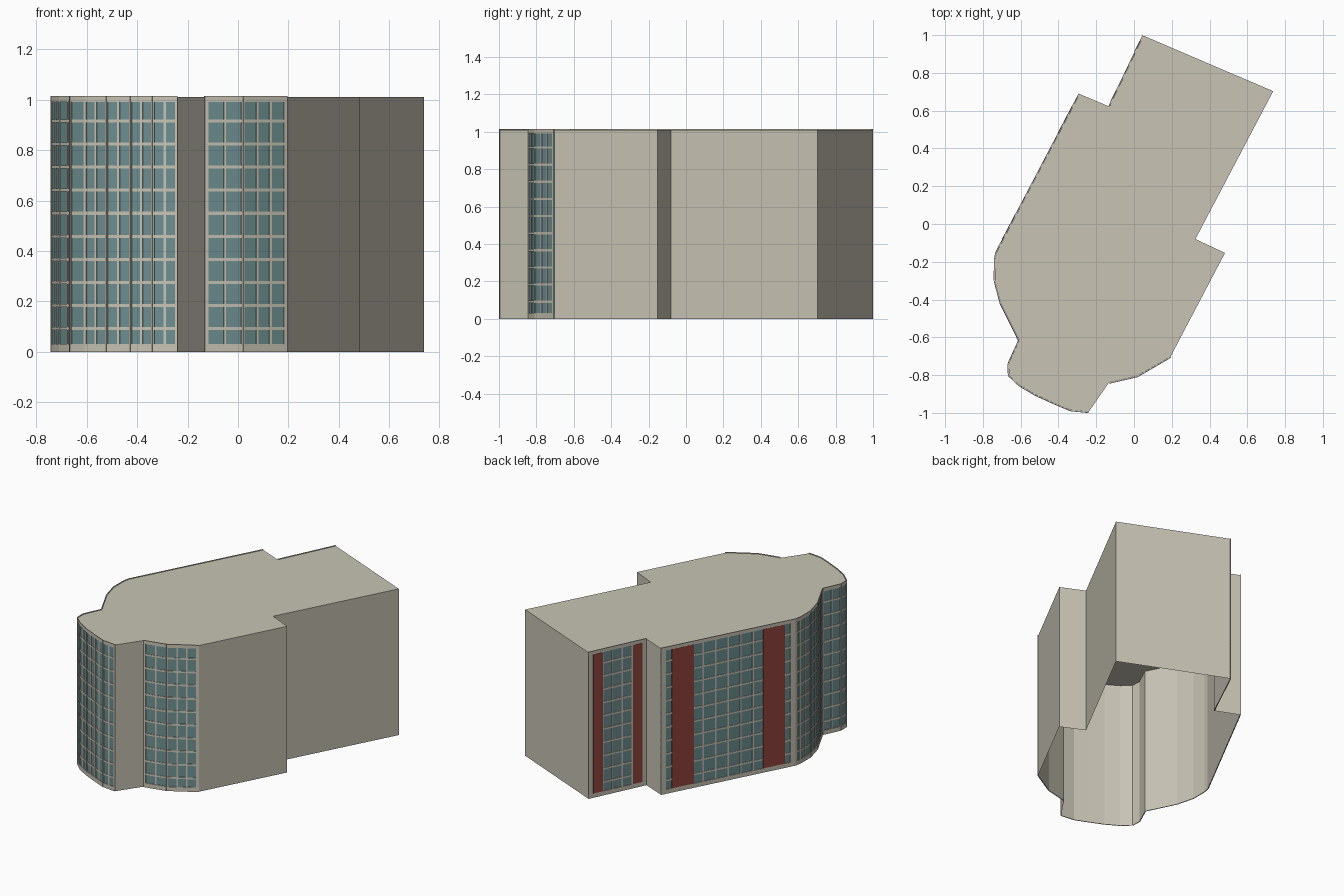
import bpy, bmesh
from mathutils import Vector

cube = bpy.data.objects.get("Cube")
if cube:
    bpy.data.objects.remove(cube, do_unlink=True)

HEIGHT = 1.01
FLOORS = 11
SILL, HEAD = 0.03, 0.99


def material(name, colour):
    m = bpy.data.materials.new(name)
    m.use_nodes = True
    m.diffuse_color = (*colour, 1)
    m.node_tree.nodes["Principled BSDF"].inputs["Base Color"].default_value = (*colour, 1)
    return m


BEIGE = material("beige_concrete", (0.58, 0.55, 0.46))
TEAL = material("teal_glass", (0.155, 0.275, 0.285))
RED = material("red_panel", (0.29, 0.061, 0.047))


def finish(bm, name, mat):
    bmesh.ops.recalc_face_normals(bm, faces=bm.faces[:])
    mesh = bpy.data.meshes.new(name)
    bm.to_mesh(mesh)
    bm.free()
    mesh.materials.append(mat)
    obj = bpy.data.objects.new(name, mesh)
    bpy.context.collection.objects.link(obj)
    return obj


def plate(bm, a, b, s0, s1, z0, z1, depth):
    """Thin box on the outside of wall a-b, from distance s0 to s1 along it."""
    a, b = Vector(a), Vector(b)
    along = (b - a).normalized()
    out = Vector((-along.y, along.x))
    corners = [a + along * s0, a + along * s1]
    ring = [corners[0] + out * 0.0008, corners[1] + out * 0.0008,
            corners[1] + out * depth, corners[0] + out * depth]
    low = [bm.verts.new((p.x, p.y, z0)) for p in ring]
    top = [bm.verts.new((p.x, p.y, z1)) for p in ring]
    bm.faces.new(low)
    bm.faces.new(top)
    for i in range(4):
        j = (i + 1) % 4
        bm.faces.new((low[i], low[j], top[j], top[i]))


# Plan of the building, clockwise seen from above, split by wall run
back_and_right = [(0.05, 0.997), (0.737, 0.703), (0.325, -0.08), (0.482, -0.153)]
front_bay = [(0.193, -0.703), (0.018, -0.805), (-0.133, -0.84)]
corner_lobe = [(-0.24, -0.995), (-0.338, -0.985), (-0.425, -0.948), (-0.52, -0.905),
               (-0.605, -0.855), (-0.662, -0.802), (-0.664, -0.74), (-0.608, -0.617)]
side_curve = [(-0.705, -0.422), (-0.737, -0.3), (-0.736, -0.19), (-0.728, -0.15)]
long_side = [(-0.728, -0.15), (-0.288, 0.688)]
rear_side = [(-0.13, 0.622), (0.05, 0.997)]
plan = (back_and_right + front_bay + corner_lobe + side_curve
        + long_side[1:] + rear_side[:1])

# Shell: walls and roof, open underneath
bm = bmesh.new()
low = [bm.verts.new((x, y, 0)) for x, y in plan]
top = [bm.verts.new((x, y, HEIGHT)) for x, y in plan]
for i in range(len(plan)):
    j = (i + 1) % len(plan)
    bm.faces.new((low[i], low[j], top[j], top[i]))
bm.faces.new(top)
finish(bm, "building_shell", BEIGE)


def facade(name, points, spacing, border, reds=()):
    glass, frame, panel = bmesh.new(), bmesh.new(), bmesh.new()
    last = len(points) - 2
    for k in range(last + 1):
        a, b = points[k], points[k + 1]
        length = (Vector(b) - Vector(a)).length
        start = border if k == 0 else 0.006
        end = length - (border if k == last else 0.006)
        # Glazing and the border around it
        plate(glass, a, b, 0, length, SILL, HEAD, 0.002)
        plate(frame, a, b, 0, length, 0, SILL, 0.006)
        plate(frame, a, b, 0, length, HEAD, HEIGHT + 0.004, 0.006)
        plate(frame, a, b, 0, start, SILL, HEAD, 0.006)
        plate(frame, a, b, end, length, SILL, HEAD, 0.006)
        # Floor lines
        for f in range(1, FLOORS):
            z = f * 0.0916
            plate(frame, a, b, start, end, z - 0.006, z + 0.006, 0.005)
        # Mullions
        count = max(1, round((end - start) / spacing))
        for i in range(1, count):
            s = start + (end - start) * i / count
            plate(frame, a, b, s - 0.005, s + 0.005, SILL, HEAD, 0.005)
        # Solid full-height panels
        for r0, r1 in reds:
            plate(panel, a, b, r0 * length, r1 * length, SILL, HEAD, 0.007)
    finish(glass, name + "_glass", TEAL)
    finish(frame, name + "_frame", BEIGE)
    if reds:
        finish(panel, name + "_red_panels", RED)
    else:
        panel.free()


facade("front_bay", front_bay, 0.065, 0.016)
facade("corner_lobe", corner_lobe, 0.05, 0.01)
facade("side_curve", [corner_lobe[-1]] + side_curve, 0.06, 0.012)
facade("long_side", long_side, 0.085, 0.035, [(0.08, 0.24), (0.755, 0.92)])
facade("rear_side", rear_side, 0.075, 0.03, [(0.07, 0.235), (0.755, 0.92)])
